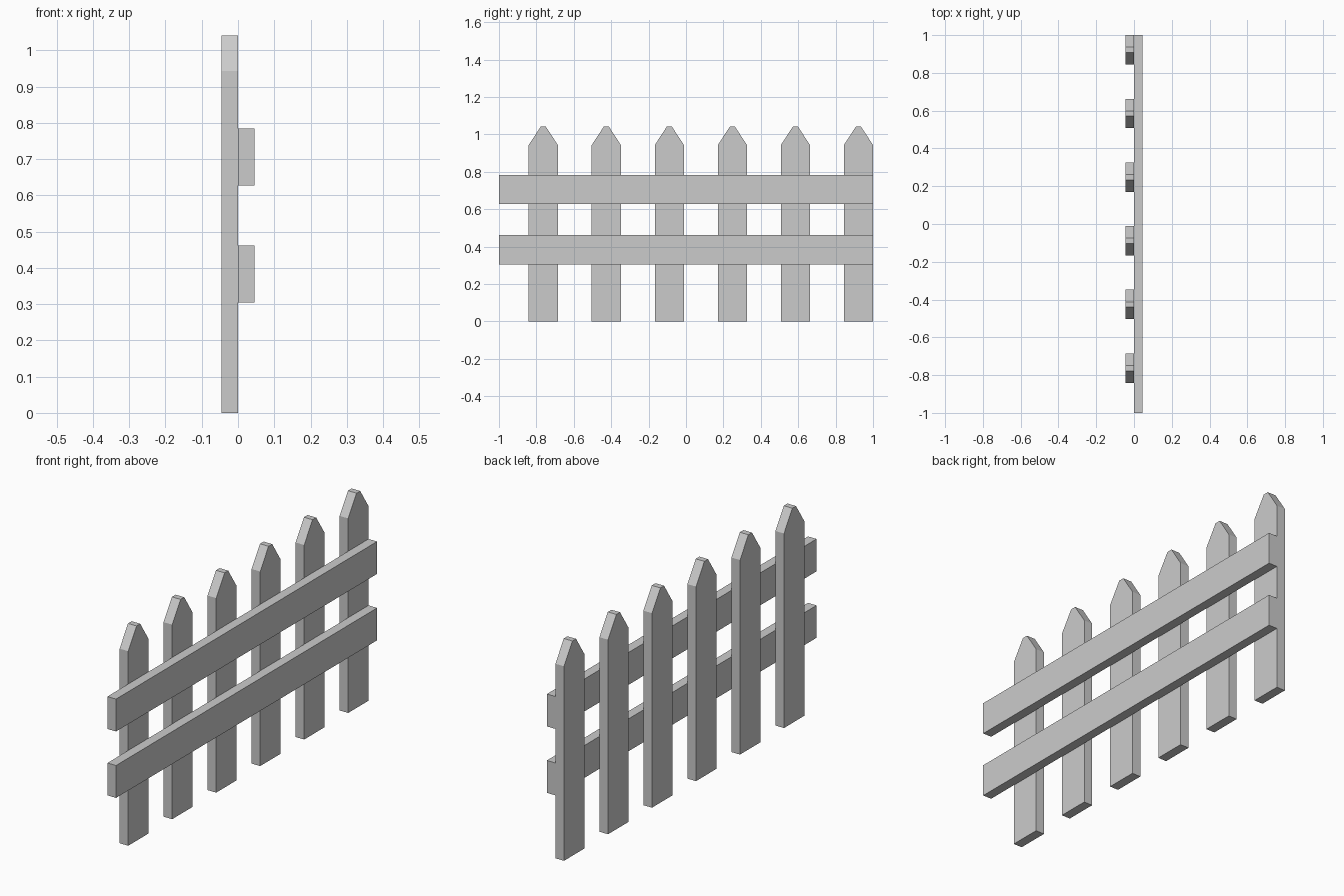
import bpy, bmesh

if "Cube" in bpy.data.objects:
    bpy.data.objects.remove(bpy.data.objects["Cube"])

X = 0.046  # board thickness


def board(name, profile, x0, x1):
    """Extrude a closed (y, z) profile from x0 to x1."""
    bm = bmesh.new()
    face = bm.faces.new([bm.verts.new((x0, y, z)) for y, z in profile])
    ext = bmesh.ops.extrude_face_region(bm, geom=[face])
    verts = [v for v in ext["geom"] if isinstance(v, bmesh.types.BMVert)]
    bmesh.ops.translate(bm, verts=verts, vec=(x1 - x0, 0, 0))
    bmesh.ops.recalc_face_normals(bm, faces=bm.faces)
    mesh = bpy.data.meshes.new(name)
    bm.to_mesh(mesh)
    bm.free()
    obj = bpy.data.objects.new(name, mesh)
    bpy.context.collection.objects.link(obj)
    return obj


# Pickets with blunt pointed tops
W, TIP = 0.078, 0.014
for i in range(6):
    c = 1 - W - (5 - i) * 0.337
    board(f"picket_{i + 1}",
          [(c - W, 0), (c + W, 0), (c + W, 0.943), (c + TIP, 1.041),
           (c - TIP, 1.041), (c - W, 0.943)], -X, 0)

# Horizontal rails
for name, z0, z1 in (("lower_rail", 0.305, 0.462), ("upper_rail", 0.627, 0.784)):
    board(name, [(-1, z0), (1, z0), (1, z1), (-1, z1)], 0, X)
